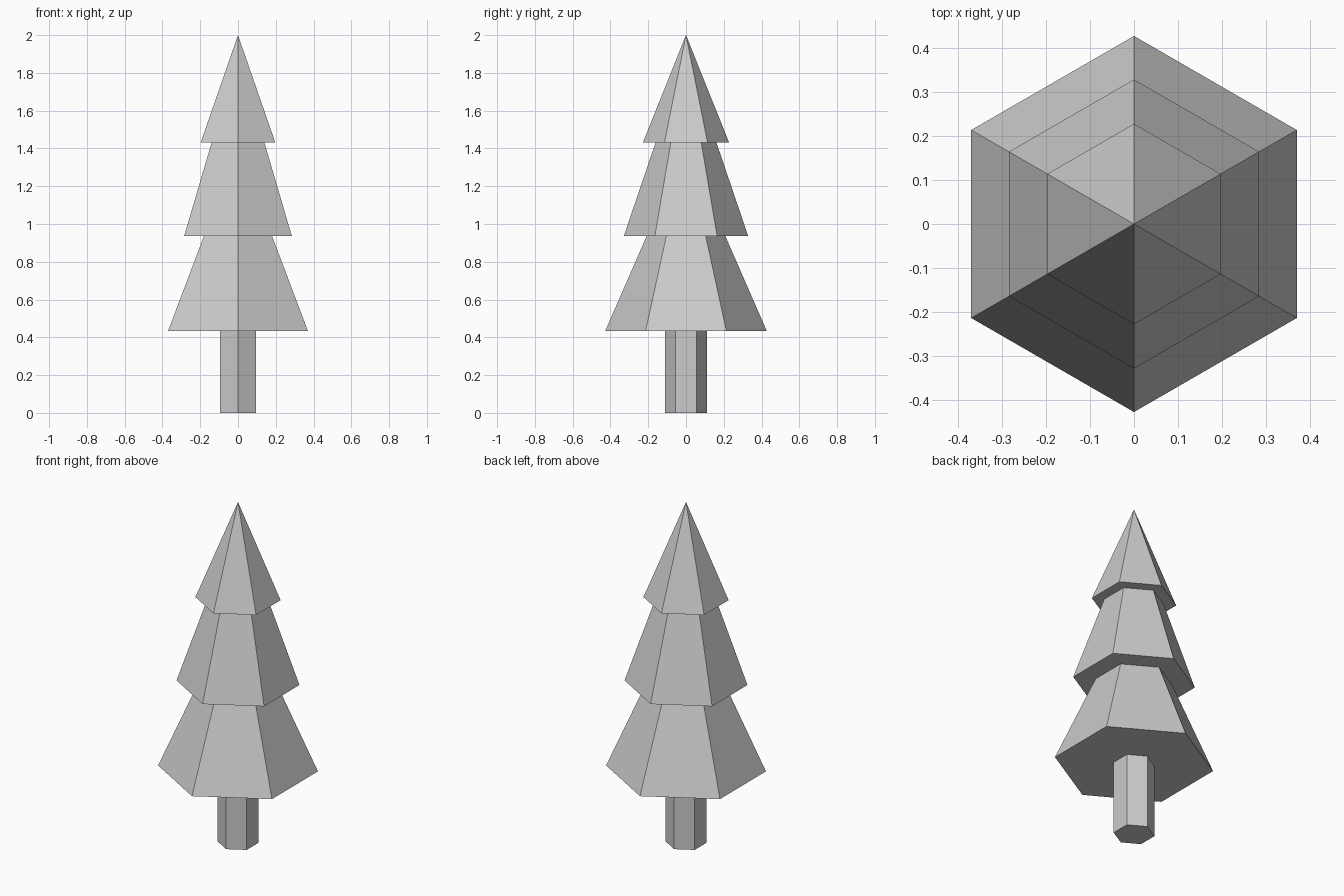
import bpy, bmesh
from math import sin, cos, pi

if "Cube" in bpy.data.objects:
    bpy.data.objects.remove(bpy.data.objects["Cube"])

SIDES = 6


def hex_lathe(name, profile):
    """Skin a (radius, z) profile into a six-sided shell; radius 0 closes to a point."""
    bm = bmesh.new()
    rings = []
    for r, z in profile:
        if r == 0:
            rings.append([bm.verts.new((0, 0, z))] * SIDES)
        else:
            angles = [pi / 2 + 2 * pi * i / SIDES for i in range(SIDES)]
            rings.append([bm.verts.new((r * cos(a), r * sin(a), z)) for a in angles])
    if profile[0][0] > 0:
        bm.faces.new(rings[0][::-1])          # flat bottom
    for low, high in zip(rings, rings[1:]):
        for i in range(SIDES):
            j = (i + 1) % SIDES
            corners = [low[i], low[j], high[j], high[i]]
            bm.faces.new(list(dict.fromkeys(corners)))
    bmesh.ops.recalc_face_normals(bm, faces=bm.faces[:])
    mesh = bpy.data.meshes.new(name)
    bm.to_mesh(mesh)
    bm.free()
    obj = bpy.data.objects.new(name, mesh)
    bpy.context.collection.objects.link(obj)
    return obj


# Trunk, ending under the lowest branches
hex_lathe("trunk", [(0.11, 0), (0.11, 0.433)])

# Three stacked tiers of branches as one stepped shell
hex_lathe("foliage", [
    (0.428, 0.433), (0.208, 0.937),   # lower tier
    (0.329, 0.937), (0.161, 1.432),   # middle tier
    (0.228, 1.432), (0, 2.0),         # upper tier and tip
])
